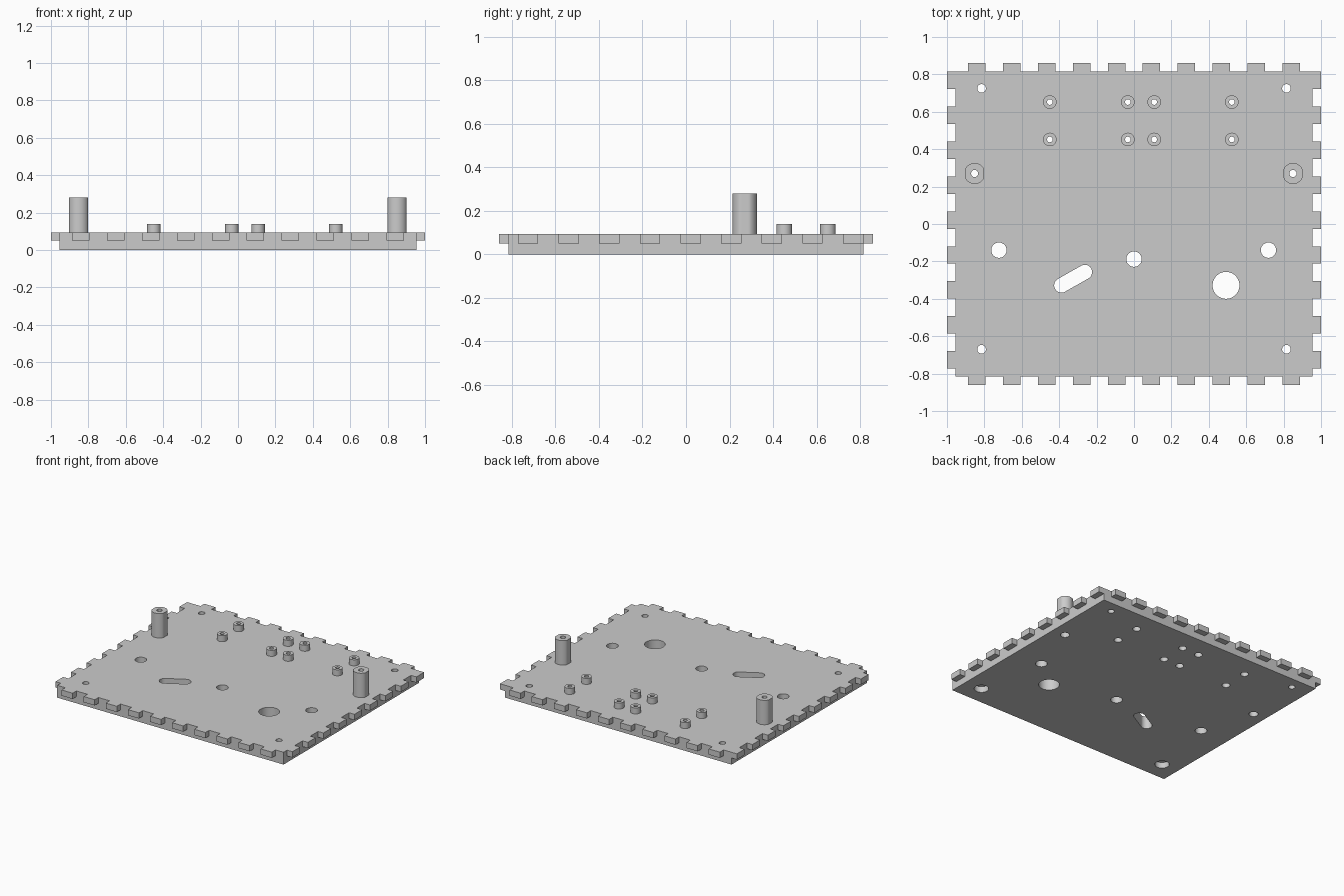
import bpy, bmesh, math
from mathutils import Matrix, Vector

if "Cube" in bpy.data.objects:
    bpy.data.objects.remove(bpy.data.objects["Cube"])

TOP, STEP = 0.094, 0.05          # slab top and underside of the edge tabs
HX, HY = 0.955, 0.815            # slab half sizes without tabs
TAB = 0.0934                     # tab width, equal to the gap between tabs

grey = bpy.data.materials.new("light grey")
grey.diffuse_color = (0.6, 0.6, 0.6, 1)
grey.use_nodes = True
grey.node_tree.nodes["Principled BSDF"].inputs["Base Color"].default_value = grey.diffuse_color


def make(name, bm):
    bmesh.ops.recalc_face_normals(bm, faces=bm.faces)
    me = bpy.data.meshes.new(name)
    bm.to_mesh(me)
    bm.free()
    me.materials.append(grey)
    ob = bpy.data.objects.new(name, me)
    bpy.context.collection.objects.link(ob)
    return ob


def box(bm, x0, x1, y0, y1, z0, z1):
    m = Matrix.Translation(((x0 + x1) / 2, (y0 + y1) / 2, (z0 + z1) / 2))
    m = m @ Matrix.Diagonal((x1 - x0, y1 - y0, z1 - z0, 1))
    bmesh.ops.create_cube(bm, size=1, matrix=m)


def prism(bm, pts, z0, z1):
    f = bm.faces.new([bm.verts.new((x, y, z0)) for x, y in pts])
    r = bmesh.ops.extrude_face_region(bm, geom=[f])
    vs = [v for v in r["geom"] if isinstance(v, bmesh.types.BMVert)]
    bmesh.ops.translate(bm, verts=vs, vec=(0, 0, z1 - z0))


def circle(x, y, r, n=40):
    return [(x + r * math.cos(2 * math.pi * (i + .5) / n),
             y + r * math.sin(2 * math.pi * (i + .5) / n)) for i in range(n)]


def combine(target, bm, op):
    tool = make("helper", bm)
    tool.hide_render = True
    mod = target.modifiers.new(op.lower(), 'BOOLEAN')
    mod.operation, mod.solver, mod.object = op, 'EXACT', tool
    mod.use_self = True
    bpy.context.view_layer.objects.active = target
    bpy.ops.object.modifier_apply(modifier=mod.name)
    bpy.data.objects.remove(tool)


standoffs = [(x, y) for x in (-.45, -.033, .108, .523) for y in (.452, .652)]
posts = [(-.852, .27), (.85, .27)]
front_screws = [(-.815, -.67), (.815, -.67)]
back_screws = [(-.815, .725), (.815, .725)]

# Slab
bm = bmesh.new()
box(bm, -HX, HX, -HY, HY, 0, TOP)
plate = make("base_plate", bm)

# Interlocking tabs: ten on front and back, nine on each side
bm = bmesh.new()
for i in range(10):
    x = -9.5 * TAB + 2 * TAB * i
    for s in (-1, 1):
        ys = sorted((s * (HY - .02), s * .86))
        box(bm, x, x + TAB, *ys, STEP, TOP)
for i in range(9):
    y = HY - 2 * TAB * i
    for s in (-1, 1):
        xs = sorted((s * (HX - .02), s * 1.0))
        box(bm, *xs, y - TAB, y, STEP, TOP)
combine(plate, bm, 'UNION')

# Short standoffs, and tall posts flattened on their left and right
bm = bmesh.new()
for x, y in standoffs:
    prism(bm, circle(x, y, .036), .06, .14)
for x, y in posts:
    pts = [(min(max(px, x - .051), x + .051), py) for px, py in circle(x, y, .056)]
    prism(bm, pts, .06, .28)
combine(plate, bm, 'UNION')

# Through holes and the slanted slot
bm = bmesh.new()
holes = [(p, .015) for p in standoffs] + [(p, .019) for p in posts]
holes += [(p, .023) for p in front_screws + back_screws]
holes += [((-.722, -.14), .041), ((.719, -.14), .041), ((0, -.188), .041), ((.492, -.328), .072)]
for (x, y), r in holes:
    prism(bm, circle(x, y, r), -.1, .4)
a, b = Vector((-.388, -.328)), Vector((-.263, -.257))
ang = math.atan2(b.y - a.y, b.x - a.x)
slot = []
for c, start in ((b, ang - math.pi / 2), (a, ang + math.pi / 2)):
    for i in range(17):
        t = start + math.pi * i / 16
        slot.append((c.x + .039 * math.cos(t), c.y + .039 * math.sin(t)))
prism(bm, slot, -.1, .4)
combine(plate, bm, 'DIFFERENCE')

# Screw head recesses in the underside
bm = bmesh.new()
for pts, r in ((standoffs, .028), (posts, .032), (front_screws, .05)):
    for x, y in pts:
        prism(bm, circle(x, y, r), -.1, .045)
combine(plate, bm, 'DIFFERENCE')

bpy.ops.object.select_all(action='DESELECT')
plate.select_set(True)
bpy.context.view_layer.objects.active = plate
bpy.ops.object.shade_smooth_by_angle(angle=math.radians(30))
